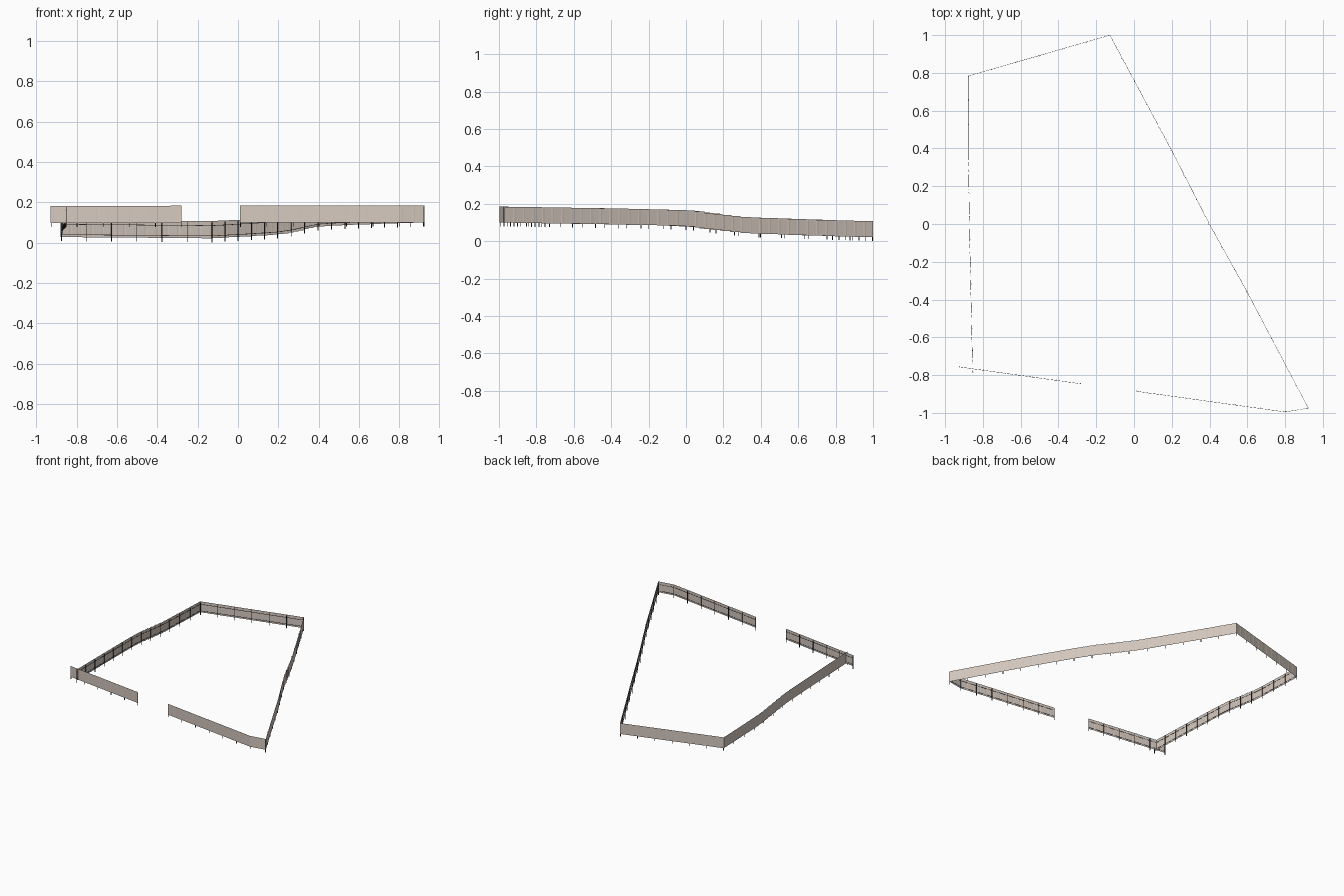
import bpy, bmesh, math
from mathutils import Vector

if "Cube" in bpy.data.objects:
    bpy.data.objects.remove(bpy.data.objects["Cube"])


def material(name, col):
    m = bpy.data.materials.new(name)
    m.diffuse_color = (*col, 1)
    m.use_nodes = True
    m.node_tree.nodes["Principled BSDF"].inputs["Base Color"].default_value = m.diffuse_color
    return m


SHEET = material("beige sheet", (0.66, 0.58, 0.52))
STEEL = material("dark steel", (0.025, 0.022, 0.022))

# Top edge of the fence follows the ground, which falls towards the back
SLOPE = [(-1.0, 0.185), (-0.5, 0.177), (-0.1, 0.169), (0.03, 0.163), (0.15, 0.148),
         (0.33, 0.128), (0.6, 0.118), (1.0, 0.106)]
HEIGHT, FOOT = 0.085, 0.020


def top_z(y):
    y = max(-1.0, min(1.0, y))
    for (y0, z0), (y1, z1) in zip(SLOPE, SLOPE[1:]):
        if y <= y1:
            return z0 + (z1 - z0) * (y - y0) / (y1 - y0)
    return SLOPE[-1][1]


# Fence runs in plan, going counter-clockwise so the inside is on the left
RUNS = {
    "front_left": [(-0.928, -0.757), (-0.28, -0.847)],
    "front_right": [(0.01, -0.886), (0.80, -0.996), (0.924, -0.975)],
    "right": [(0.924, -0.975), (0.60, -0.36), (0.40, 0.0), (0.20, 0.39), (-0.127, 1.0)],
    "back": [(-0.127, 1.0), (-0.878, 0.785)],
    "left": [(-0.878, 0.785), (-0.879, 0.40), (-0.868, -0.20), (-0.855, -0.787)],
}


def beam(bm, p, q, side, up, w, h):
    """Square bar from p to q, w wide along side and h along up."""
    ring = [(-1, -1), (1, -1), (1, 1), (-1, 1)]
    a, b = [[bm.verts.new(c + side * (s * w / 2) + up * (t * h / 2)) for s, t in ring]
            for c in (p, q)]
    for i in range(4):
        j = (i + 1) % 4
        bm.faces.new((a[i], a[j], b[j], b[i]))
    bm.faces.new(a[::-1])
    bm.faces.new(b)


def finish(bm, name, mat):
    bmesh.ops.recalc_face_normals(bm, faces=bm.faces)
    me = bpy.data.meshes.new(name)
    bm.to_mesh(me)
    bm.free()
    me.materials.append(mat)
    ob = bpy.data.objects.new(name, me)
    bpy.context.collection.objects.link(ob)
    return ob


UP = Vector((0, 0, 1))
for name, pts in RUNS.items():
    sheets, posts, rails = bmesh.new(), bmesh.new(), bmesh.new()
    for k, (a, b) in enumerate(zip(pts, pts[1:])):
        a, b = Vector((*a, 0)), Vector((*b, 0))
        length = (b - a).length
        d = (b - a).normalized()
        inward = Vector((-d.y, d.x, 0))

        # Stepped sheets with a raised lap rib at one edge
        n = max(1, round(length / 0.056))
        w = length / n
        for i in range(n):
            start = a + d * (w * i)
            z1 = top_z((start + d * w / 2).y)
            rows = []
            for u, out in ((0, 0), (0.08, 0.0007), (0.17, 0.0007), (0.25, 0), (1, 0)):
                c = start + d * (w * u) - inward * out
                rows.append([sheets.verts.new(c + UP * z) for z in (z1 - HEIGHT, z1)])
            for r, s in zip(rows, rows[1:]):
                sheets.faces.new((r[0], s[0], s[1], r[1]))

        # Posts on the inside, with two sloping rails between them
        n = max(1, round(length / 0.128))
        spots = [a + d * min(max(length * i / n, 0.002), length - 0.002) for i in range(n + 1)]
        for i, p in enumerate(spots):
            if i < n or k == len(pts) - 2:
                c = p + inward * 0.0032
                z = top_z(p.y)
                beam(posts, c + UP * (z - HEIGHT - FOOT), c + UP * (z - 0.006),
                     d, inward, 0.0034, 0.0034)
        for p, q in zip(spots, spots[1:]):
            for drop in (0.022, 0.073):
                beam(rails, p + inward * 0.001 + UP * (top_z(p.y) - drop),
                     q + inward * 0.001 + UP * (top_z(q.y) - drop), inward, UP, 0.0012, 0.0028)

    ob = finish(sheets, name + "_fence_sheets", SHEET)
    mod = ob.modifiers.new("thickness", "SOLIDIFY")
    mod.thickness = 0.0004
    mod.offset = 0
    finish(posts, name + "_fence_posts", STEEL)
    finish(rails, name + "_fence_rails", STEEL)
